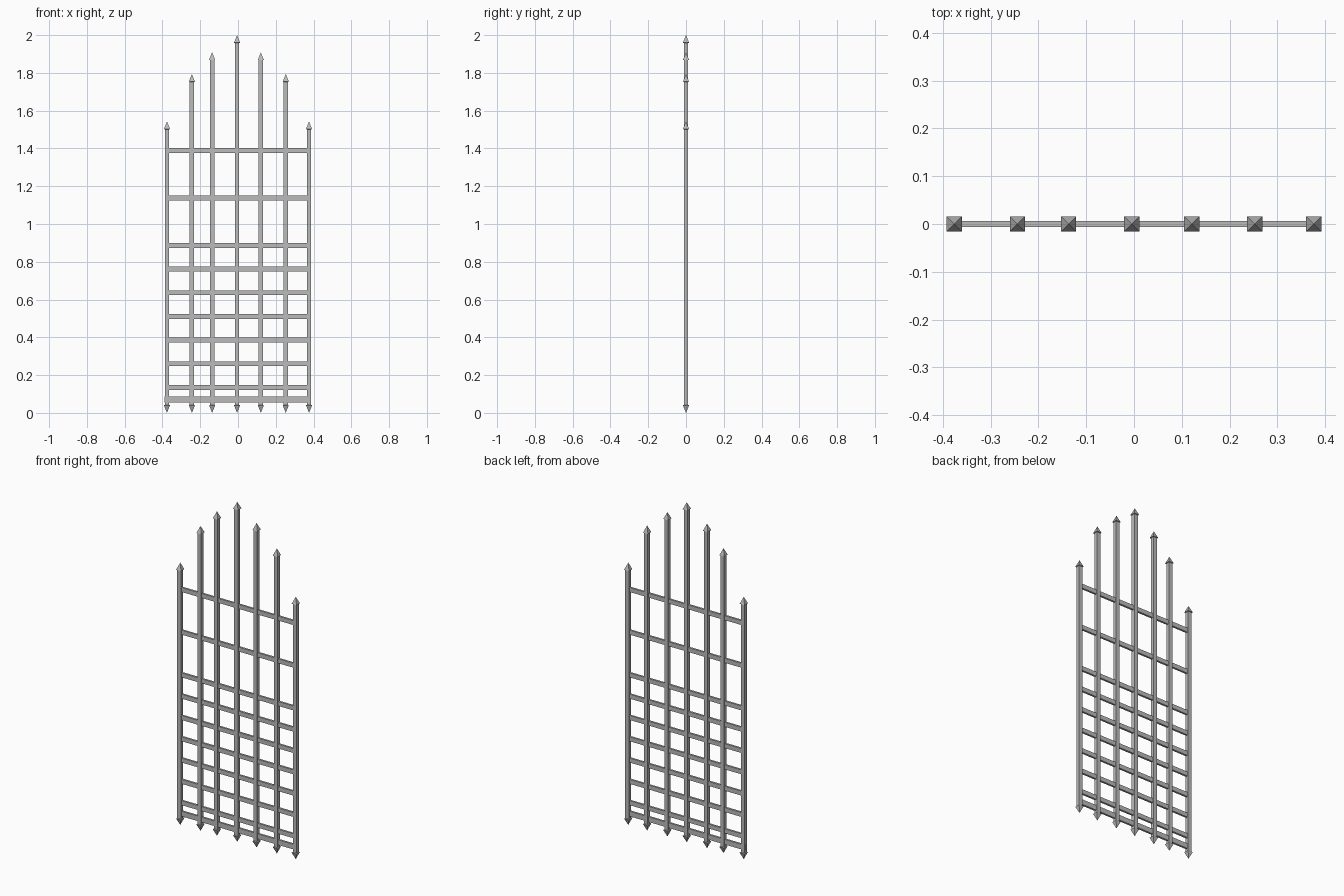
import bpy
import bmesh

cube = bpy.data.objects.get("Cube")
if cube:
    bpy.data.objects.remove(cube, do_unlink=True)

iron = bpy.data.materials.new("grey_iron")
iron.use_nodes = True
iron.diffuse_color = (0.5, 0.5, 0.5, 1)
iron.node_tree.nodes["Principled BSDF"].inputs["Base Color"].default_value = (0.5, 0.5, 0.5, 1)

SHAFT, TIP, TIP_H = 0.0115, 0.016, 0.042   # half widths and spike height


def finish(bm, name):
    bmesh.ops.recalc_face_normals(bm, faces=bm.faces)
    mesh = bpy.data.meshes.new(name)
    bm.to_mesh(mesh)
    bm.free()
    mesh.materials.append(iron)
    bpy.context.collection.objects.link(bpy.data.objects.new(name, mesh))


def post(name, x, top):
    """Square bar with a wider pyramid spike at each end, as stacked rings."""
    bm = bmesh.new()
    profile = [(SHAFT, TIP_H), (SHAFT, top - TIP_H)]
    profile = [(TIP, TIP_H - 0.002)] + profile + [(TIP, top - TIP_H + 0.002)]
    rings = [[bm.verts.new((x + sx * r, sy * r, z))
              for sx, sy in ((-1, -1), (1, -1), (1, 1), (-1, 1))]
             for r, z in profile]
    for low, high in zip(rings, rings[1:]):
        for i in range(4):
            j = (i + 1) % 4
            bm.faces.new((low[i], low[j], high[j], high[i]))
    for ring, z in ((rings[0], 0), (rings[-1], top)):
        apex = bm.verts.new((x, 0, z))
        for i in range(4):
            bm.faces.new((ring[i], ring[(i + 1) % 4], apex))
    finish(bm, name)


def rail(name, z, height, left=-0.37, right=0.37, depth=0.012):
    bm = bmesh.new()
    bmesh.ops.create_cube(bm, size=1)
    bmesh.ops.scale(bm, verts=bm.verts, vec=(right - left, depth, height))
    bmesh.ops.translate(bm, verts=bm.verts, vec=((left + right) / 2, 0, z))
    finish(bm, name)


# Upright bars, rising toward the middle
posts = [(-0.376, 1.543), (-0.244, 1.794), (-0.137, 1.909), (-0.005, 2.0),
         (0.121, 1.909), (0.253, 1.794), (0.376, 1.543)]
for n, (x, top) in enumerate(posts, 1):
    post(f"upright_bar_{n}", x, top)

# Cross rails, closer together in the lower half
rail("bottom_rail", 0.071, 0.03, left=-0.39)
for n in range(7):
    rail(f"lower_rail_{n + 1}", 0.135 + n * 0.1253, 0.026)
for n in range(2):
    rail(f"upper_rail_{n + 1}", 1.138 + n * 0.251, 0.026)
